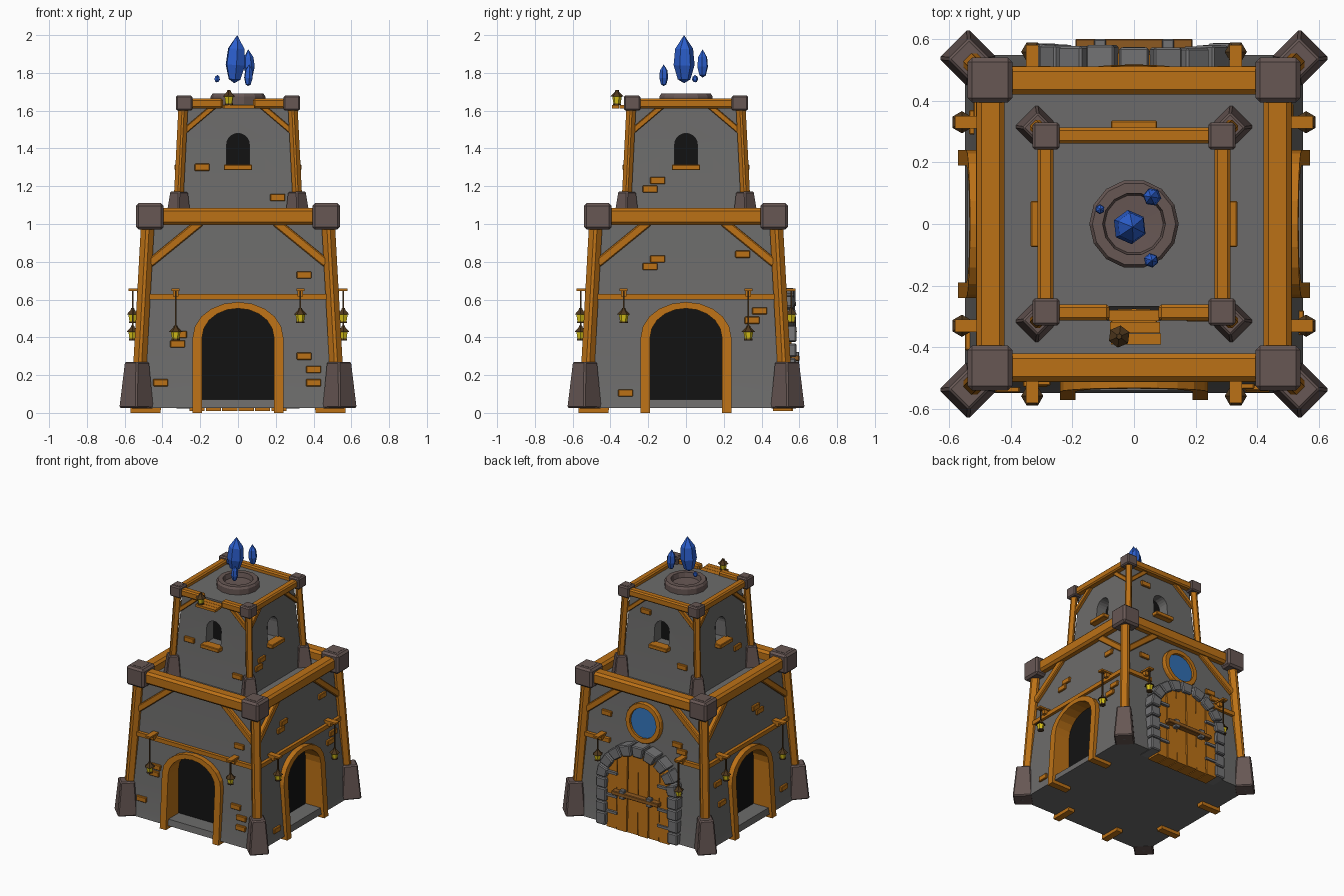
import bpy, bmesh, math, random
from mathutils import Matrix, Vector

if "Cube" in bpy.data.objects:
    bpy.data.objects.remove(bpy.data.objects["Cube"])
random.seed(4)

def material(name, c):
    m = bpy.data.materials.new(name)
    m.diffuse_color = (*c, 1)
    m.use_nodes = True
    m.node_tree.nodes["Principled BSDF"].inputs["Base Color"].default_value = m.diffuse_color
    return m
WOOD = material("orange wood", (0.50, 0.165, 0.008))
WALL = material("grey plaster", (0.15, 0.148, 0.145))
FOOT = material("brown stone", (0.135, 0.095, 0.088))
ROCK = material("arch stone", (0.17, 0.17, 0.175))
DARK = material("black opening", (0.006, 0.006, 0.006))
BLUE = material("blue crystal", (0.025, 0.115, 0.62))
GLASS = material("blue glass", (0.03, 0.16, 0.45))
GLOW = material("lantern yellow", (0.70, 0.55, 0.01))
ROOF = material("dark wood", (0.075, 0.038, 0.012))
BAR = material("brown wood", (0.27, 0.10, 0.015))

def finish(bm, name, mat, side=0, smooth=False):
    bmesh.ops.recalc_face_normals(bm, faces=bm.faces)
    bm.transform(Matrix.Rotation(side * math.pi / 2, 4, 'Z'))
    me = bpy.data.meshes.new(name)
    bm.to_mesh(me)
    bm.free()
    me.materials.append(mat)
    ob = bpy.data.objects.new(name, me)
    bpy.context.collection.objects.link(ob)
    if smooth:
        bpy.ops.object.select_all(action='DESELECT')
        ob.select_set(True)
        bpy.context.view_layer.objects.active = ob
        bpy.ops.object.shade_smooth_by_angle(angle=math.radians(30))
    return ob

def beam(name, p, q, w, h, mat=WOOD, side=0, bevel=0.0, taper=1.0):
    """Rectangular bar from p to q, optionally bevelled and tapered."""
    p, q = Vector(p), Vector(q)
    d = q - p
    rot = Matrix() if abs(d.x) + abs(d.y) < 1e-6 else d.to_track_quat('Z', 'Y').to_matrix().to_4x4()
    bm = bmesh.new()
    bmesh.ops.create_cube(bm, size=1)
    for v in bm.verts:
        s = taper if v.co.z > 0 else 1
        v.co = Vector((v.co.x * w * s, v.co.y * h * s, v.co.z * d.length))
    if bevel:
        bmesh.ops.bevel(bm, geom=list(bm.edges), offset=bevel, segments=1, affect='EDGES')
    bm.transform(Matrix.Translation((p + q) / 2) @ rot)
    return finish(bm, name, mat, side)

def box(name, c, s, mat=WOOD, side=0, bevel=0.0):
    h = Vector((0, 0, s[2] / 2))
    return beam(name, Vector(c) - h, Vector(c) + h, s[0], s[1], mat, side, bevel)

def add_prism(bm, pts, y0, y1, slope=0.0):
    """Extrude an (x, z) outline from depth y0 to y1; slope leans it inward."""
    rows = [[bm.verts.new((x, y + slope * z, z)) for x, z in pts] for y in (y0, y1)]
    n = len(pts)
    bm.faces.new(rows[0])
    bm.faces.new(rows[1][::-1])
    for i in range(n):
        bm.faces.new((rows[0][i], rows[1][i], rows[1][(i + 1) % n], rows[0][(i + 1) % n]))

def prism(name, pts, y0, y1, mat, side=0, slope=0.0, bevel=0.0):
    bm = bmesh.new()
    add_prism(bm, pts, y0, y1, slope)
    if bevel:
        bmesh.ops.bevel(bm, geom=list(bm.edges), offset=bevel, segments=1, affect='EDGES')
    return finish(bm, name, mat, side)

def lathe(name, prof, n, mat, M=Matrix(), side=0):
    bm = bmesh.new()
    rings = [[bm.verts.new((r * math.cos(a * math.tau / n), r * math.sin(a * math.tau / n), z))
              for a in range(n)] for r, z in prof]
    for a, b in zip(rings, rings[1:]):
        for i in range(n):
            bm.faces.new((a[i], a[(i + 1) % n], b[(i + 1) % n], b[i]))
    bmesh.ops.remove_doubles(bm, verts=bm.verts, dist=1e-5)
    bm.transform(M)
    return finish(bm, name, mat, side)

def arch(w, z0, spring, top, n=10):
    c = [(-w * math.cos(math.pi * i / n), spring + (top - spring) * math.sin(math.pi * i / n)) for i in range(n + 1)]
    return [(-w, z0)] + c + [(w, z0)]

def half(prof, z):
    for (a, ha), (b, hb) in zip(prof, prof[1:]):
        if z <= b:
            return ha + (hb - ha) * max(0, z - a) / (b - a)
    return prof[-1][1]

# tower bodies: square lofts with recessed openings
LOW = [(0.025, .548), (0.07, .54), (0.3, .52), (0.6, .492), (0.85, .47), (1.02, .46)]
UP = [(1.0, .315), (1.2, .296), (1.45, .278), (1.635, .268)]
def body(name, prof, outline, depth, sides):
    bm = bmesh.new()
    rings = [[bm.verts.new((sx * h, sy * h, z)) for sx, sy in ((-1, -1), (1, -1), (1, 1), (-1, 1))] for z, h in prof]
    bm.faces.new(rings[0])
    bm.faces.new(rings[-1])
    for a, b in zip(rings, rings[1:]):
        for i in range(4):
            bm.faces.new((a[i], a[(i + 1) % 4], b[(i + 1) % 4], b[i]))
    ob = finish(bm, name, WALL, smooth=True)
    ob.data.materials.append(DARK)
    for s in sides:
        cutter = prism("opening_cutter", outline, -0.8, -depth, WALL, s)
        cutter.hide_render = True
        m = ob.modifiers.new("opening", 'BOOLEAN')
        m.operation, m.object, m.solver = 'DIFFERENCE', cutter, 'EXACT'
        bpy.context.view_layer.objects.active = ob
        bpy.ops.object.modifier_apply(modifier=m.name)
        bpy.data.objects.remove(cutter)
    for f in ob.data.polygons:   # back of each recess is black
        c = f.center
        inside = max(abs(c.x), abs(c.y)) < half(prof, c.z) - 0.055
        f.material_index = int(inside and abs(f.normal.z) < 0.3)
body("lower_wall", LOW, arch(.2, .07, .4, .565), .42, (0, 1, 3))
body("upper_wall", UP, arch(.06, 1.31, 1.42, 1.48), .20, range(4))

def lantern(x, y, z, top=None, side=0, turn=0.0):
    M = Matrix.Translation((x, y, z)) @ Matrix.Rotation(turn, 4, 'Z')
    lathe("lantern_base", [(0, 0), (.022, 0), (.022, .01), (0, .01)], 6, ROOF, M, side)
    lathe("lantern_glass", [(0, .008), (.019, .008), (.026, .048), (0, .048)], 6, GLOW, M, side)
    lathe("lantern_roof", [(0, .046), (.036, .046), (.012, .07), (.009, .08), (0, .08)], 6, ROOF, M, side)
    if top:
        beam("lantern_chain", (x, y, z + .075), (x, y, top), .008, .008, ROOF, side)

# bricks per side: (u, z)
BRICKS = [
    [(.35, .73), (-.41, .16), (-.32, .365), (-.31, .415), (.35, .30), (.40, .23), (.40, .16), (-.19, 1.30), (.21, 1.14)],
    [(-.15, .815), (-.19, .775), (.30, .84), (.39, .54), (.35, .49), (-.32, .105), (-.15, 1.23), (-.19, 1.185)],
    [(-.31, .80), (.27, .72), (.31, .68), (-.13, 1.52), (.18, 1.2)],
    [(.13, .82), (.17, .78), (-.33, .30), (-.36, .45), (.37, .15), (.17, 1.2)]]

for s in range(4):
    # corner posts, feet and caps
    beam("lower_foot", (-.538, -.538, .025), (-.535, -.535, .27), .135, .135, FOOT, s, .008, .72)
    beam("lower_post", (-.522, -.522, .2), (-.478, -.478, 1.0), .062, .062, WOOD, s, .012)
    box("lower_cap", (-.467, -.467, 1.04), (.145, .145, .14), FOOT, s, .014)
    box("lower_cap_top", (-.467, -.467, 1.109), (.08, .08, .006), FOOT, s)
    beam("upper_foot", (-.316, -.316, 1.0), (-.312, -.312, 1.17), .105, .105, FOOT, s, .006, .68)
    beam("upper_post", (-.315, -.315, 1.12), (-.29, -.29, 1.62), .044, .044, WOOD, s, .008)
    box("upper_cap", (-.285, -.285, 1.64), (.088, .088, .08), FOOT, s, .008)
    box("upper_cap_top", (-.285, -.285, 1.679), (.05, .05, .005), FOOT, s)
    # ring beams; front upper one is broken for the shelf
    beam("lower_beam", (-.42, -.465, 1.04), (.42, -.465, 1.04), .09, .09, WOOD, s, .016)
    for a, b in ([(-.26, -.08), (.08, .26)] if s == 0 else [(-.26, .26)]):
        beam("upper_beam", (a, -.287, 1.638), (b, -.287, 1.638), .052, .052, WOOD, s, .009)
    # window sill
    box("window_sill", (0, -.30, 1.30), (.15, .07, .03), WOOD, s, .004)
    for m in (-1, 1):
        beam("lower_brace", (m * .47, -.482, .79), (m * .20, -.462, 1.01), .045, .045, WOOD, s, .006)
        beam("upper_brace", (m * .285, -.284, 1.49), (m * .12, -.275, 1.63), .03, .03, WOOD, s, .004)
        # lantern brackets
        box("lantern_bracket", (m * .33, -.53, .652), (.042, .10, .013), WOOD, s)
        box("bracket_support", (m * .33, -.51, .632), (.028, .05, .03), WOOD, s)
        low = (m < 0) if s == 0 else (m > 0)
        lantern(m * .33, -.558, .383 if low else .475, .65, s)
        if s == 2:
            beam("back_rail", (m * .47, -.498, .615), (m * .27, -.498, .615), .03, .03, WOOD, s)
    if s != 2:
        beam("side_rail", (-.47, -.498, .615), (.47, -.498, .615), .03, .03, WOOD, s)
        # deep wooden door frame following the wall lean
        o, i = arch(.24, 0, .40, .587), arch(.19, 0, .40, .553)
        bm = bmesh.new()
        for k in range(len(o) - 1):
            add_prism(bm, [o[k], o[k + 1], i[k + 1], i[k]], -.57, -.41, .065)
        bmesh.ops.remove_doubles(bm, verts=bm.verts, dist=1e-5)
        seen = {}
        for f in bm.faces:   # drop the internal joints
            seen.setdefault(tuple(round(c, 4) for c in f.calc_center_median()), []).append(f)
        bmesh.ops.delete(bm, geom=[f for g in seen.values() if len(g) > 1 for f in g], context='FACES_ONLY')
        finish(bm, "door_frame", WOOD, s, True)
    for u, z in BRICKS[s]:
        box("wall_brick", (u, -half(LOW if z < 1 else UP, z), z), (.08, .03, .038), WOOD, s, .004)

# back door: planks, stone arch, bar and hinges
def top_at(u, w, spring, top):
    return spring + (top - spring) * math.sqrt(max(0, 1 - (u / w) ** 2))
for k in range(6):
    a, b = -.26 + k * .0867 + .003, -.26 + (k + 1) * .0867 - .003
    pts = [(a, .01)] + [(u, top_at(u, .265, .38, .60)) for u in (a, (a + b) / 2, b)] + [(b, .01)]
    prism("door_plank", pts, -.562 - .005 * (k % 2), -.46, WOOD, 2, .02)
def arch_stone(p, out):
    """Point on the arch path: p < 0 left jamb, 0..1 arc, > 1 right jamb."""
    w, t = (.33, .665) if out else (.25, .585)
    if p < 0 or p > 1:
        return (-w if p < 0 else w, .37 + .35 * (p if p < 0 else 1 - p))
    return (-w * math.cos(p * math.pi), .37 + (t - .37) * math.sin(p * math.pi))
cuts = [-1, -.72, -.5, -.22] + [k / 9 for k in range(10)] + [1.25, 1.48, 1.75, 2]
for a, b in zip(cuts, cuts[1:]):
    e = .008
    pts = [arch_stone(a + e, 1), arch_stone(b - e, 1), arch_stone(b - e, 0), arch_stone(a + e, 0)]
    prism("arch_stone", pts, -.59 + random.uniform(0, .014), -.45, ROCK, 2, .01, .007)
beam("door_bar", (-.19, -.578, .29), (.19, -.578, .29), .045, .03, BAR, 2, .004)
for m in (-1, 1):
    box("bar_bracket", (m * .11, -.582, .29), (.04, .035, .065), ROCK, 2, .004)
    for z in (.13, .25, .42):
        box("door_hinge", (m * .215, -.566, z), (.10, .02, .018), ROCK, 2)

# round back window
M = Matrix.Translation((0, -.475, .81)) @ Matrix.Rotation(math.pi / 2 - .085, 4, 'X')
lathe("round_window_frame", [(.108, -.03), (.108, .03), (.14, .03), (.145, .02), (.145, -.03)], 20, WOOD, M, 2)
lathe("round_window_glass", [(0, .012), (.112, .012), (.112, .004), (0, .004)], 20, GLASS, M, 2)

# rooftop shelf with lantern
for k in range(3):
    box("shelf_plank", (.003 * k, -.297 - .038 * k, 1.62), (.162, .036, .018), WOOD)
lantern(-.048, -.365, 1.629, turn=.4)

# crystal basin
lathe("crystal_basin", [(.145, 1.62), (.145, 1.675), (.135, 1.69), (.102, 1.69), (.095, 1.655), (0, 1.65)], 14, FOOT)

# floating crystals: x, y, bottom, top, radius, tilt
for x, y, a, b, r, t in [(-.012, -.01, 1.745, 2.0, .056, .06), (.058, .088, 1.775, 1.925, .03, -.05),
                         (.056, -.118, 1.73, 1.845, .024, .05), (-.11, .048, 1.75, 1.79, .016, .1)]:
    h = b - a
    M = Matrix.Translation((x, y, (a + b) / 2)) @ Matrix.Rotation(t, 4, 'Y') @ Matrix.Rotation(r * 30, 4, 'Z')
    lathe("crystal", [(0, -h / 2), (r * .6, -h * .42), (r, -h * .12), (r * .85, h * .22), (0, h / 2)], 6, BLUE, M)
